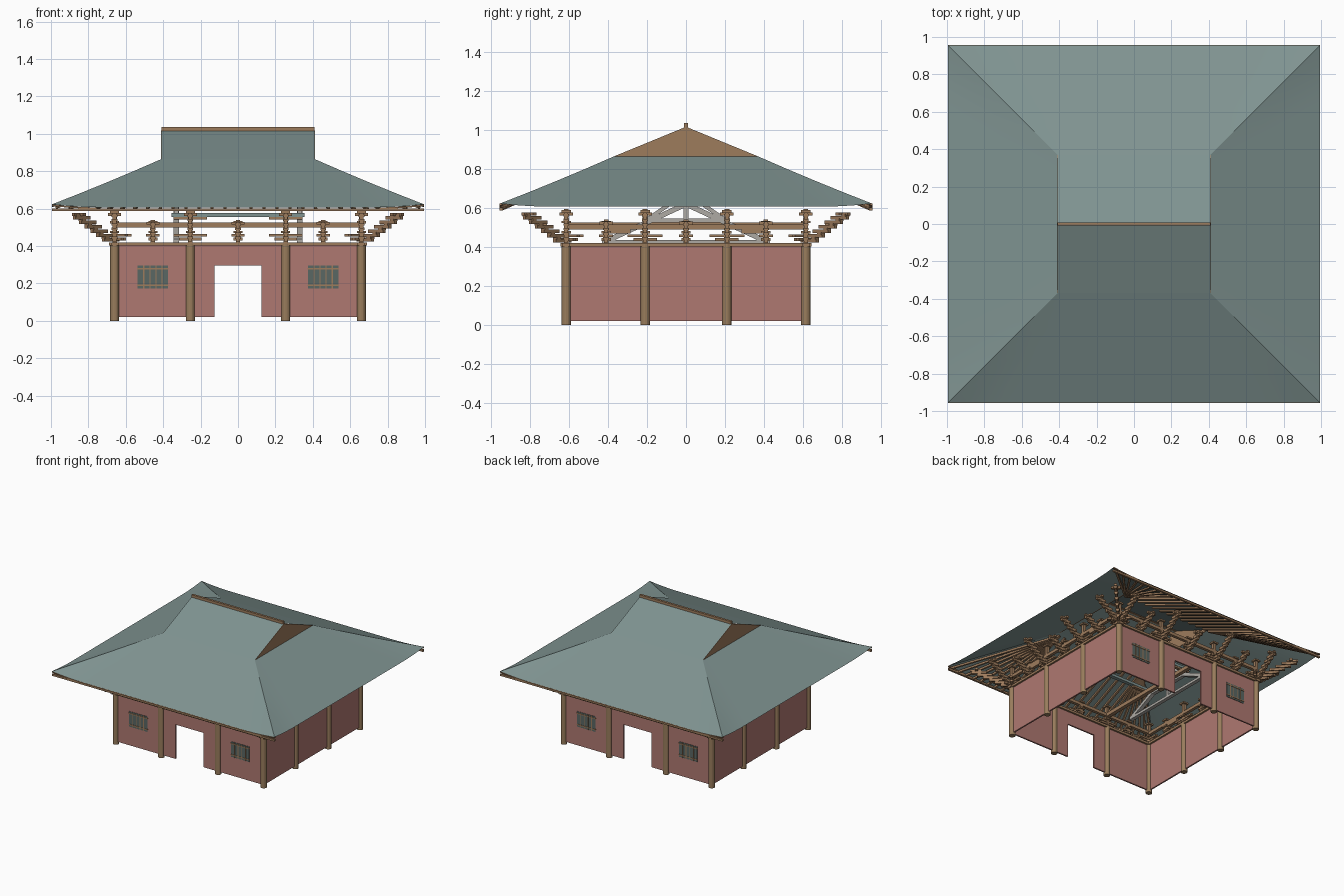
import bpy, bmesh, math
from mathutils import Vector, Matrix

if "Cube" in bpy.data.objects:
    bpy.data.objects.remove(bpy.data.objects["Cube"])


def material(name, rgb):
    m = bpy.data.materials.new(name)
    m.diffuse_color = (*rgb, 1)
    m.use_nodes = True
    m.node_tree.nodes["Principled BSDF"].inputs["Base Color"].default_value = m.diffuse_color
    return m


TILE = material("roof_teal", (0.215, 0.295, 0.285))
WALL = material("wall_red", (0.43, 0.19, 0.165))
WOOD = material("wood_brown", (0.34, 0.20, 0.108))
POST = material("column_tan", (0.32, 0.205, 0.108))
PANE = material("window_teal", (0.10, 0.135, 0.125))
GREY = material("truss_grey", (0.42, 0.40, 0.37))


def finish(bm, name, mat):
    bmesh.ops.recalc_face_normals(bm, faces=bm.faces)
    me = bpy.data.meshes.new(name)
    bm.to_mesh(me)
    bm.free()
    me.materials.append(mat)
    ob = bpy.data.objects.new(name, me)
    bpy.context.collection.objects.link(ob)
    return ob


def beam(bm, a, b, w, h):
    """Rectangular bar from a to b, w wide and h high."""
    a, b = Vector(a), Vector(b)
    d = (b - a).normalized()
    side = Vector((0, 0, 1)).cross(d)
    side = side.normalized() if side.length > 1e-4 else Vector((1, 0, 0))
    up = d.cross(side)
    rot = Matrix((side, d, up)).transposed().to_4x4()
    size = Matrix.Diagonal((w, (b - a).length, h, 1))
    bmesh.ops.create_cube(bm, size=1, matrix=Matrix.Translation((a + b) / 2) @ rot @ size)


def box(bm, x0, x1, y0, y1, z0, z1):
    m = Matrix.Translation(((x0 + x1) / 2, (y0 + y1) / 2, (z0 + z1) / 2))
    bmesh.ops.create_cube(bm, size=1, matrix=m @ Matrix.Diagonal((x1 - x0, y1 - y0, z1 - z0, 1)))


CX, CY = 0.66, 0.615          # wall lines
IX, IY = 0.255, 0.21          # inner column lines
EX, EY, EZ = 0.995, 0.955, 0.607   # eaves
TX, TY, TZ = 0.41, 0.37, 0.865     # top of the lower roof
RIDGE = 1.02
T = 0.006                     # half wall thickness


def eave_lift(u):
    return 0.016 * max(0, (abs(u) - 0.72) / 0.28) ** 2


# columns round the perimeter
spots = [(x, y) for x in (-CX, -IX, IX, CX) for y in (-CY, -IY, IY, CY)
         if abs(x) == CX or abs(y) == CY]
bm = bmesh.new()
for x, y in spots:
    bmesh.ops.create_cone(bm, cap_ends=True, segments=16, radius1=0.024, radius2=0.024,
                          depth=0.415, matrix=Matrix.Translation((x, y, 0.2075)))
finish(bm, "columns", POST)
for o in [bpy.data.objects["columns"]]:
    o.select_set(True)
    bpy.context.view_layer.objects.active = o
    bpy.ops.object.shade_smooth_by_angle()

# walls, with a doorway front and back
bm = bmesh.new()
for s in (-1, 1):
    box(bm, s * CX - T, s * CX + T, -CY, CY, 0.02, 0.41)
    y = s * CY
    box(bm, -CX, -0.125, y - T, y + T, 0.02, 0.41)
    box(bm, 0.125, CX, y - T, y + T, 0.02, 0.41)
    box(bm, -0.125, 0.125, y - T, y + T, 0.297, 0.41)
finish(bm, "walls", WALL)

# window panes and lattice
panes, bars = bmesh.new(), bmesh.new()
for sy in (-1, 1):
    for sx in (-1, 1):
        y, c = sy * (CY + T + 0.001), sx * 0.455
        box(panes, c - 0.082, c + 0.082, y - 0.002, y + 0.002, 0.172, 0.295)
        yb = y + sy * 0.002
        for k in range(4):
            x = c - 0.049 + k * 0.0327
            box(bars, x - 0.003, x + 0.003, yb - 0.002, yb + 0.002, 0.172, 0.295)
        for z in (0.19, 0.28):
            box(bars, c - 0.084, c + 0.084, yb - 0.003, yb + 0.003, z - 0.004, z + 0.004)
finish(panes, "window_panes", PANE)
finish(bars, "window_lattice", WOOD)

# tie beams on the walls and the upper ring beams
bm = bmesh.new()
for s in (-1, 1):
    box(bm, -0.69, 0.69, s * CY - 0.02, s * CY + 0.02, 0.402, 0.42)
    box(bm, s * CX - 0.02, s * CX + 0.02, -0.645, 0.645, 0.402, 0.42)
    box(bm, -CX, CX, s * CY - 0.012, s * CY + 0.012, 0.5, 0.525)
    box(bm, s * CX - 0.012, s * CX + 0.012, -CY, CY, 0.49, 0.515)
    box(bm, s * IX - 0.015, s * IX + 0.015, -CY, CY, 0.495, 0.525)
    for t in (-1, 1):   # corbels under the ring beams
        box(bm, s * CX - 0.012, s * CX + 0.012, t * 0.345 - 0.06, t * 0.345 + 0.06, 0.468, 0.492)
        box(bm, t * IX - 0.09, t * IX + 0.09, s * IY - 0.012, s * IY + 0.012, 0.542, 0.556)
finish(bm, "ring_beams", WOOD)


# stepped brackets
def bracket(bm, x, y, dx, dy, steps):
    p, o = Vector((x, y, 0)), Vector((dx, dy, 0))
    l = Vector((-dy, dx, 0)).normalized()
    for k in range(steps):
        z = Vector((0, 0, 0.433 + 0.0235 * k))
        beam(bm, p + o * (0.031 * k - 0.02) + z, p + o * (0.031 * k + 0.06) + z, 0.02, 0.018)
        tip = p + o * (0.031 * k + 0.048) + z
        beam(bm, tip - l * 0.015 + Vector((0, 0, 0.012)), tip + l * 0.015 + Vector((0, 0, 0.012)), 0.028, 0.012)
    end = p + o * (0.031 * steps) + Vector((0, 0, 0.433 + 0.0235 * steps - 0.005))
    beam(bm, end - l * 0.035, end + l * 0.035, 0.022, 0.016)
    beam(bm, end - o * 0.025, end + o * 0.035, 0.02, 0.016)
    # cross arms along the wall
    for half, z in ((0.06, 0.438), (0.09, 0.457)):
        h = half if steps > 4 else half * 0.4
        beam(bm, p - l * h + Vector((0, 0, z)), p + l * h + Vector((0, 0, z)), 0.022, 0.014)
    # stacked post
    top = 0.595 if steps > 4 else 0.54
    box(bm, x - 0.012, x + 0.012, y - 0.012, y + 0.012, 0.415, top)
    for z in (0.475, top - 0.012):
        box(bm, x - 0.024, x + 0.024, y - 0.024, y + 0.024, z - 0.006, z + 0.006)


bm = bmesh.new()
for x, y in spots:
    sx, sy = math.copysign(1, x), math.copysign(1, y)
    if abs(x) == CX:
        bracket(bm, x, y, sx, 0, 6)
    if abs(y) == CY:
        bracket(bm, x, y, 0, sy, 6)
    if abs(x) == CX and abs(y) == CY:
        bracket(bm, x, y, sx, sy, 6)
for s in (-1, 1):
    for m in (-1, 0, 1):
        bracket(bm, m * 0.455, s * CY, 0, s, 4)
        bracket(bm, s * CX, m * 0.41, s, 0, 4)
finish(bm, "brackets", WOOD)

# roof trusses
bm = bmesh.new()
for s in (-1, 1):
    x = s * 0.33
    beam(bm, (x, -0.43, 0.425), (x, 0.43, 0.425), 0.03, 0.02)
    beam(bm, (x, -0.2, 0.535), (x, 0.2, 0.535), 0.03, 0.02)
    beam(bm, (x, 0, 0.43), (x, 0, 0.64), 0.025, 0.025)
    for t in (-1, 1):
        beam(bm, (x, t * 0.42, 0.425), (x, 0, 0.62), 0.03, 0.026)
        beam(bm, (x, t * 0.2, 0.54), (x, t * 0.07, 0.63), 0.025, 0.02)
finish(bm, "roof_trusses", GREY)

# long inner purlins
bm = bmesh.new()
for s in (-1, 1):
    box(bm, -0.355, 0.355, s * IY - 0.015, s * IY + 0.015, 0.556, 0.577)
finish(bm, "purlins", TILE)

# roof: four lower slopes with lifted corners, two upper slopes
bm = bmesh.new()
NU, NV = 24, 4
for side in range(4):
    flip = side % 2
    s = 1 if side < 2 else -1
    grid = []
    for j in range(NV + 1):
        v = j / NV
        row = []
        for i in range(NU + 1):
            u = 2 * i / NU - 1
            x, y = EX + (TX - EX) * v, EY + (TY - EY) * v
            z = EZ + (TZ - EZ) * v + eave_lift(u) * (1 - v) ** 2
            row.append(bm.verts.new((s * x, u * y, z) if flip else (u * x, s * y, z)))
        grid.append(row)
    for j in range(NV):
        for i in range(NU):
            q = [grid[j][i], grid[j][i + 1], grid[j + 1][i + 1], grid[j + 1][i]]
            bm.faces.new(q)
for s in (-1, 1):
    bm.faces.new([bm.verts.new(c) for c in
                  ((-TX, s * TY, TZ), (TX, s * TY, TZ), (TX, 0, RIDGE), (-TX, 0, RIDGE))])
bmesh.ops.remove_doubles(bm, verts=bm.verts, dist=1e-4)
for f in bm.faces:
    f.normal_update()
roof = finish(bm, "roof", TILE)
roof.select_set(True)
bpy.context.view_layer.objects.active = roof
bpy.ops.object.shade_smooth_by_angle(angle=math.radians(12))

# gable boards and ridge beam
bm = bmesh.new()
for s in (-1, 1):
    tri = [[bm.verts.new((s * x, y, z)) for y, z in ((-TY, TZ), (TY, TZ), (0, RIDGE - 0.003))]
           for x in (TX - 0.008, TX + 0.001)]
    bm.faces.new(tri[0])
    bm.faces.new(tri[1])
    for i in range(3):
        k = (i + 1) % 3
        bm.faces.new((tri[0][i], tri[0][k], tri[1][k], tri[1][i]))
finish(bm, "gables", WOOD)
bm = bmesh.new()
box(bm, -TX, TX, -0.009, 0.009, 1.012, 1.037)
finish(bm, "ridge_beam", WOOD)

# rafters under front and back slopes, fanning out to the corners
bm = bmesh.new()
N = 28
for s in (-1, 1):
    for i in range(N + 1):
        x = -0.97 + 1.94 * i / N
        xt = max(-TX + 0.01, min(TX - 0.01, x))
        z = EZ - 0.012 + eave_lift(x / EX)
        beam(bm, (x, s * 0.945, z), (xt, s * (TY + 0.01), TZ - 0.02), 0.016, 0.014)
finish(bm, "rafters", WOOD)

# eave boards: a straight one and short raised ones at the corners
bm = bmesh.new()
for s in (-1, 1):
    box(bm, -0.995, 0.995, s * 0.948 - 0.008, s * 0.948 + 0.008, 0.587, 0.602)
    for t in (-1, 1):
        for k in range(4):
            u0, u1 = 0.76 + 0.06 * k, 0.82 + 0.06 * k
            beam(bm, (t * u0 * EX, s * 0.95, EZ - 0.005 + eave_lift(u0)),
                 (t * u1 * EX, s * 0.95, EZ - 0.005 + eave_lift(u1)), 0.012, 0.008)
finish(bm, "eave_boards", WOOD)
